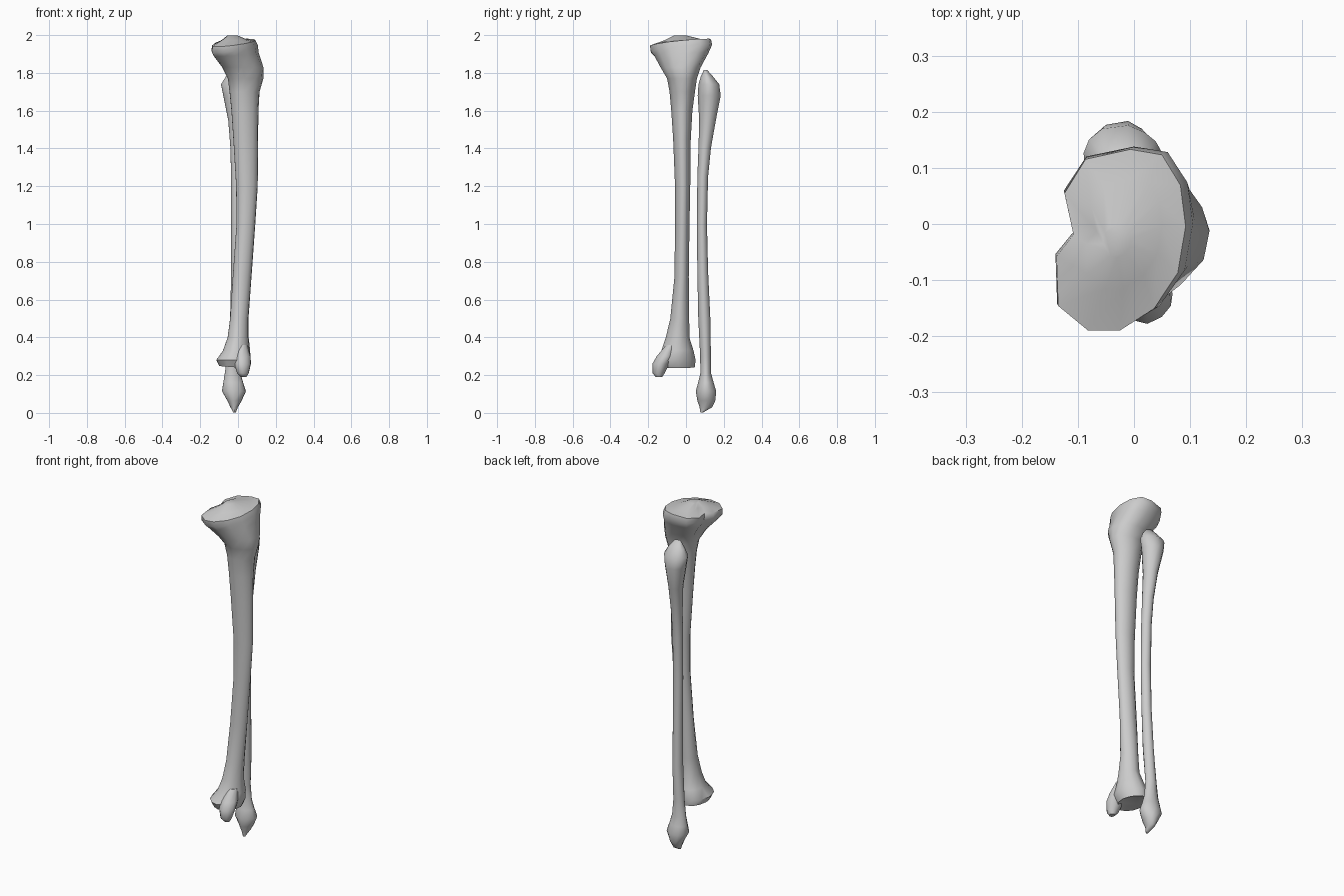
import bpy, bmesh, math

# plan outline of the kidney-shaped upper joint surface
KIDNEY = [(0.105, 0), (0.095, 0.075), (0.06, 0.13), (0, 0.14), (-0.085, 0.122),
          (-0.125, 0.06), (-0.108, -0.015), (-0.14, -0.055), (-0.137, -0.145),
          (-0.08, -0.19), (-0.02, -0.19), (0.045, -0.15), (0.09, -0.085)]
UNIT = [((x + 0.0175) / 0.1225, (y + 0.025) / 0.165) for x, y in KIDNEY]


def ring(z, x0, x1, y0, y1, k=0, tx=0, ty=0):
    """Cross-section in a box; k blends oval to kidney, tx/ty tilt it."""
    cx, cy, rx, ry = (x0 + x1) / 2, (y0 + y1) / 2, (x1 - x0) / 2, (y1 - y0) / 2
    pts = []
    for ux, uy in UNIT:
        a = math.atan2(uy, ux)
        ex, ey = math.cos(a), math.sin(a)
        ey *= 1 - 0.2 * max(0, ex)          # slightly sharper front crest
        x = cx + rx * (ex + (ux - ex) * k)
        y = cy + ry * (ey + (uy - ey) * k)
        pts.append((x, y, z + tx * x + ty * y))
    return pts


def loft(bm, rows):
    loops = [[bm.verts.new(p) for p in ring(*r)] for r in rows]
    n = len(UNIT)
    for a, b in zip(loops, loops[1:]):
        for i in range(n):
            j = (i + 1) % n
            bm.faces.new((a[i], a[j], b[j], b[i]))
    bm.faces.new(loops[0][::-1])
    bm.faces.new(loops[-1])


def bone(name, *lofts):
    bm = bmesh.new()
    for rows in lofts:
        loft(bm, rows)
    bmesh.ops.recalc_face_normals(bm, faces=bm.faces)
    me = bpy.data.meshes.new(name)
    bm.to_mesh(me)
    bm.free()
    ob = bpy.data.objects.new(name, me)
    bpy.context.collection.objects.link(ob)
    bpy.ops.object.select_all(action='DESELECT')
    bpy.context.view_layer.objects.active = ob
    ob.select_set(True)
    bpy.ops.object.shade_smooth_by_angle(angle=math.radians(50))
    return ob


# large shin bone: ankle end, shaft, knee plateau
shin = [
    (0.25, -0.06, 0.03, -0.11, 0.03),
    (0.24, -0.10, 0.045, -0.145, 0.05, 0, -0.08),
    (0.28, -0.115, 0.068, -0.165, 0.055),
    (0.33, -0.08, 0.065, -0.13, 0.043),
    (0.40, -0.055, 0.057, -0.107, 0.02),
    (0.50, -0.042, 0.056, -0.083, 0.019),
    (0.72, -0.028, 0.072, -0.061, 0.016),
    (1.00, -0.008, 0.092, -0.058, 0.02),
    (1.20, -0.01, 0.105, -0.058, 0.024),
    (1.45, -0.025, 0.107, -0.068, 0.027),
    (1.60, -0.035, 0.109, -0.078, 0.036),
    (1.70, -0.045, 0.115, -0.087, 0.05),
    (1.77, -0.055, 0.135, -0.10, 0.06, 0.2),
    (1.83, -0.085, 0.135, -0.135, 0.08, 0.5),
    (1.90, -0.13, 0.11, -0.168, 0.12, 0.9, 0.05, 0.05),
    (1.935, -0.14, 0.105, -0.186, 0.138, 1, 0.1, 0.1),
    (1.965, -0.138, 0.092, -0.19, 0.133, 1, 0.1, 0.09),
    (1.976, -0.085, 0.05, -0.115, 0.08, 1, 0, 0.03),
    (1.999, -0.055, -0.005, -0.06, 0.0),
]
# inner ankle knob reaching below the joint
knob = [
    (0.19, 0.015, 0.045, -0.16, -0.125),
    (0.21, -0.005, 0.057, -0.177, -0.112),
    (0.26, -0.02, 0.069, -0.178, -0.085),
    (0.30, -0.02, 0.067, -0.155, -0.06),
    (0.36, 0.0, 0.05, -0.105, -0.05),
]
bone("shin_bone", shin, knob)

# slender calf bone
calf = [
    (0.002, -0.025, -0.012, 0.076, 0.09, 0, 0, 0),
    (0.03, -0.04, 0.0, 0.072, 0.14),
    (0.065, -0.057, 0.02, 0.06, 0.157),
    (0.115, -0.085, 0.043, 0.052, 0.162),
    (0.16, -0.078, 0.028, 0.064, 0.148),
    (0.21, -0.07, 0.014, 0.076, 0.134),
    (0.30, -0.058, 0.005, 0.075, 0.133),
    (0.50, -0.042, 0.014, 0.065, 0.13),
    (0.75, -0.036, 0.018, 0.06, 0.118),
    (1.00, -0.036, 0.02, 0.058, 0.112),
    (1.25, -0.037, 0.02, 0.06, 0.118),
    (1.40, -0.04, 0.022, 0.066, 0.133),
    (1.55, -0.052, 0.026, 0.07, 0.16),
    (1.68, -0.078, 0.04, 0.062, 0.186),
    (1.74, -0.09, 0.05, 0.066, 0.178),
    (1.78, -0.065, 0.03, 0.078, 0.145),
    (1.815, -0.04, 0.0, 0.094, 0.113),
]
bone("calf_bone", calf)
